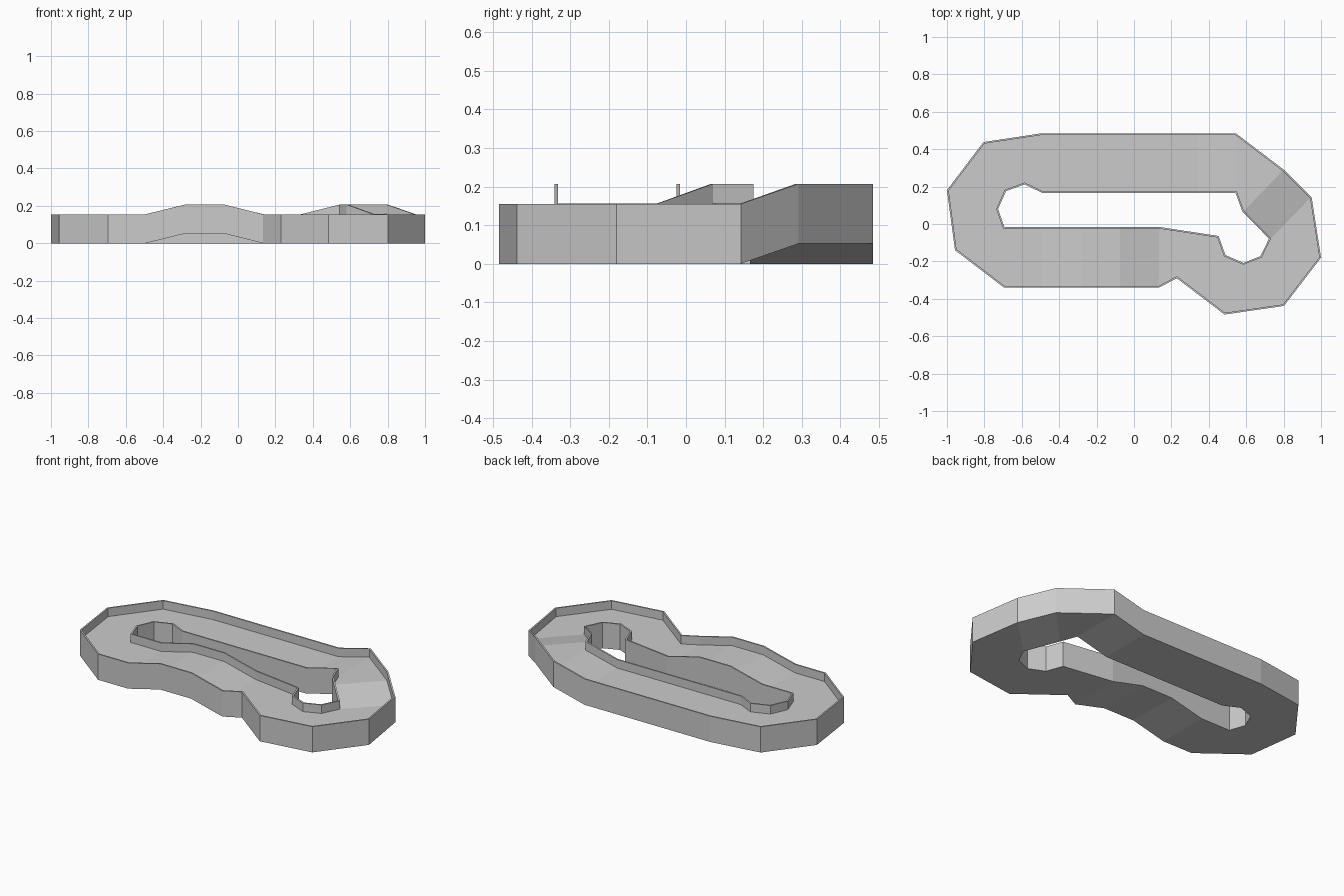
import bpy, bmesh
from mathutils import Vector

if "Cube" in bpy.data.objects:
    bpy.data.objects.remove(bpy.data.objects["Cube"])

WALL, FLOOR, TOP, RISE = 0.009, 0.104, 0.155, 0.052

# Stations round the circuit: outer x, y, inner x, y, lift (1 = raised)
STATIONS = [
    (-0.500, 0.484, -0.490, 0.166, 0),
    (0.337, 0.484, 0.337, 0.166, 0),
    (0.546, 0.484, 0.543, 0.166, 1),
    (0.800, 0.291, 0.580, 0.065, 1),
    (0.950, 0.142, 0.722, -0.078, 0),
    (1.000, -0.180, 0.676, -0.172, 0),
    (0.802, -0.438, 0.585, -0.208, 0),
    (0.484, -0.484, 0.489, -0.166, 0),
    (0.229, -0.290, 0.452, -0.064, 0),
    (0.134, -0.340, 0.136, -0.016, 0),
    (-0.075, -0.340, -0.075, -0.016, 1),
    (-0.282, -0.340, -0.282, -0.016, 1),
    (-0.495, -0.340, -0.495, -0.016, 0),
    (-0.695, -0.340, -0.693, -0.016, 0),
    (-0.957, -0.140, -0.727, 0.080, 0),
    (-1.000, 0.181, -0.684, 0.176, 0),
    (-0.805, 0.438, -0.585, 0.212, 0),
]


def offset(loop, dist):
    """Mitred offset of a closed loop to its right-hand side."""
    out = []
    for i, p in enumerate(loop):
        a = (p - loop[i - 1]).normalized()
        b = (loop[(i + 1) % len(loop)] - p).normalized()
        na, nb = Vector((a.y, -a.x)), Vector((b.y, -b.x))
        out.append(p + (na + nb) * dist / (1 + na.dot(nb)))
    return out


outer = [Vector(s[0:2]) for s in STATIONS]
inner = [Vector(s[2:4]) for s in STATIONS]
outer_in = offset(outer, WALL)
inner_out = offset(inner, -WALL)

# U-shaped section: road deck with a thin guard wall on each edge
SECTION = [(outer, 0), (outer, TOP), (outer_in, TOP), (outer_in, FLOOR),
           (inner_out, FLOOR), (inner_out, TOP), (inner, TOP), (inner, 0)]

bm = bmesh.new()
rings = [[bm.verts.new((*loop[i], z + RISE * s[4])) for loop, z in SECTION]
         for i, s in enumerate(STATIONS)]
for i, ring in enumerate(rings):
    nxt = rings[(i + 1) % len(rings)]
    for k in range(len(SECTION)):
        m = (k + 1) % len(SECTION)
        bm.faces.new((ring[k], ring[m], nxt[m], nxt[k]))
bmesh.ops.recalc_face_normals(bm, faces=bm.faces)

mesh = bpy.data.meshes.new("race_track")
bm.to_mesh(mesh)
bm.free()
grey = bpy.data.materials.new("light_grey")
grey.diffuse_color = (0.6, 0.6, 0.6, 1)
grey.use_nodes = True
grey.node_tree.nodes["Principled BSDF"].inputs["Base Color"].default_value = grey.diffuse_color
mesh.materials.append(grey)
bpy.context.collection.objects.link(bpy.data.objects.new("race_track", mesh))
